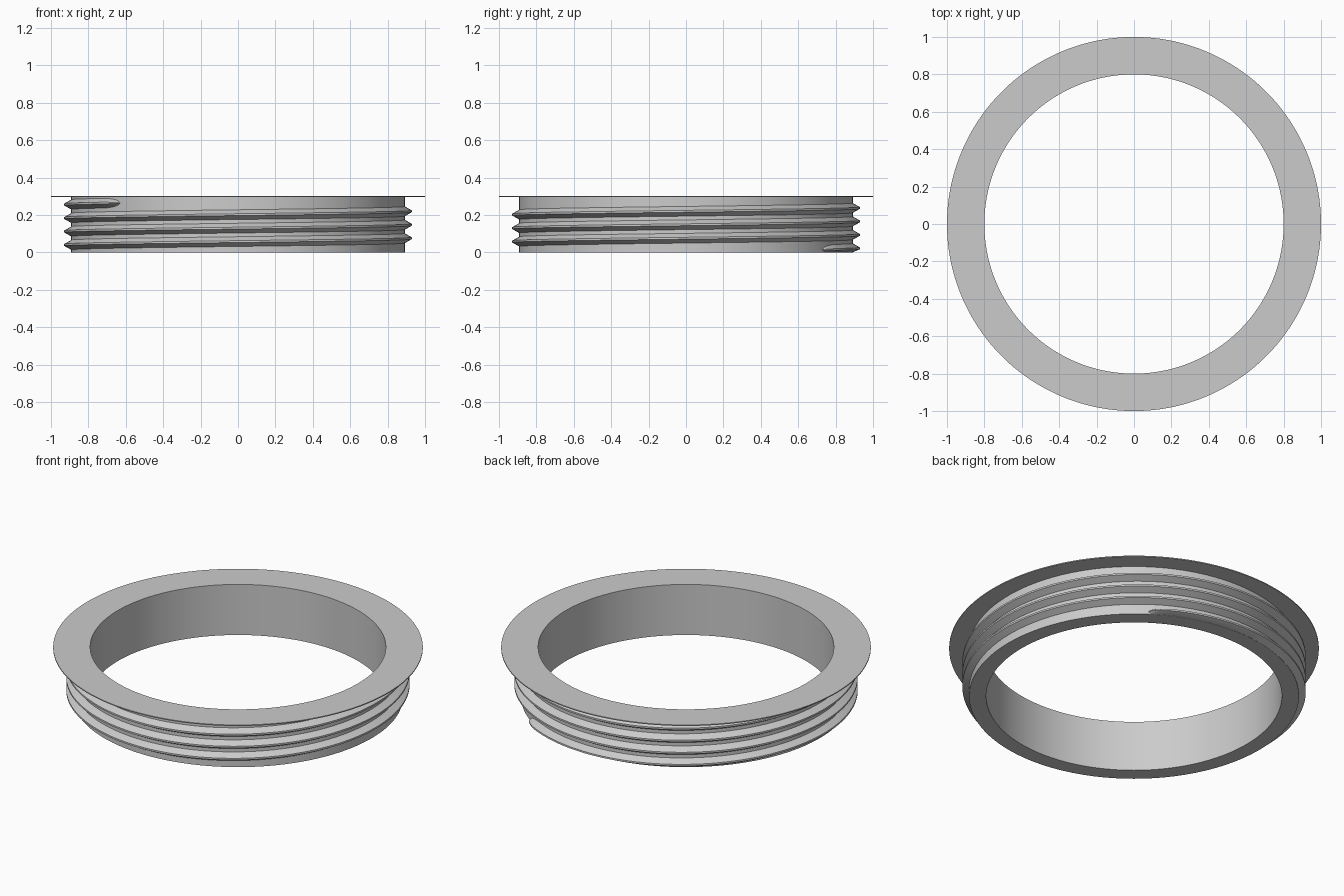
import bpy
import bmesh
import math

cube = bpy.data.objects.get("Cube")
if cube:
    bpy.data.objects.remove(cube, do_unlink=True)

grey = bpy.data.materials.new("mid_grey")
grey.use_nodes = True
colour = (0.6, 0.6, 0.6, 1)
grey.diffuse_color = colour
grey.node_tree.nodes["Principled BSDF"].inputs["Base Color"].default_value = colour

BORE, WALL, FLANGE = 0.8, 0.892, 1.0
LIP_Z, TOP_Z = 0.296, 0.302
PITCH = 0.072


def skin(name, sections, closed):
    """Join a run of matching cross-sections into one solid."""
    bm = bmesh.new()
    loops = [[bm.verts.new(p) for p in s] for s in sections]
    n = len(loops[0])
    pairs = list(zip(loops, loops[1:]))
    if closed:
        pairs.append((loops[-1], loops[0]))
    else:
        bm.faces.new(loops[0])
        bm.faces.new(loops[-1])
    for a, b in pairs:
        for i in range(n):
            j = (i + 1) % n
            bm.faces.new((a[i], a[j], b[j], b[i]))
    bmesh.ops.recalc_face_normals(bm, faces=bm.faces)
    mesh = bpy.data.meshes.new(name)
    bm.to_mesh(mesh)
    bm.free()
    mesh.materials.append(grey)
    obj = bpy.data.objects.new(name, mesh)
    bpy.context.collection.objects.link(obj)
    bpy.ops.object.select_all(action="DESELECT")
    obj.select_set(True)
    bpy.context.view_layer.objects.active = obj
    bpy.ops.object.shade_smooth_by_angle(angle=math.radians(25))


def spin(profile, angle):
    """Place a radius and height profile at an angle about z."""
    return [(r * math.cos(angle), r * math.sin(angle), z) for r, z in profile]


# Hollow collar with a thin flange around its top
collar = [(BORE, 0), (WALL, 0), (WALL, LIP_Z), (FLANGE, LIP_Z),
          (FLANGE, TOP_Z), (BORE, TOP_Z)]
STEPS = 180
skin("flanged_collar",
     [spin(collar, math.tau * i / STEPS) for i in range(STEPS)], True)

# Right-handed screw thread, rounded off at both ends
START, END = 55, 225 + 3 * 360
RAMP = 9
sections = []
for deg in range(START, END + 1):
    near_end = min(deg - START, END - deg) / RAMP
    t = min(1, near_end)
    size = max(0.04, math.sqrt(1 - (1 - t) ** 2))
    mid = 0.04 + PITCH * (deg - 180) / 360
    base, crest = 0.026 * size, 0.005 * size
    tip = WALL + 0.037 * size
    root = WALL - 0.004
    profile = [(root, mid - base), (WALL, mid - base), (tip, mid - crest),
               (tip, mid + crest), (WALL, mid + base), (root, mid + base)]
    profile = [(r, max(z, 0.001)) for r, z in profile]
    sections.append(spin(profile, math.radians(deg)))
skin("screw_thread", sections, False)
